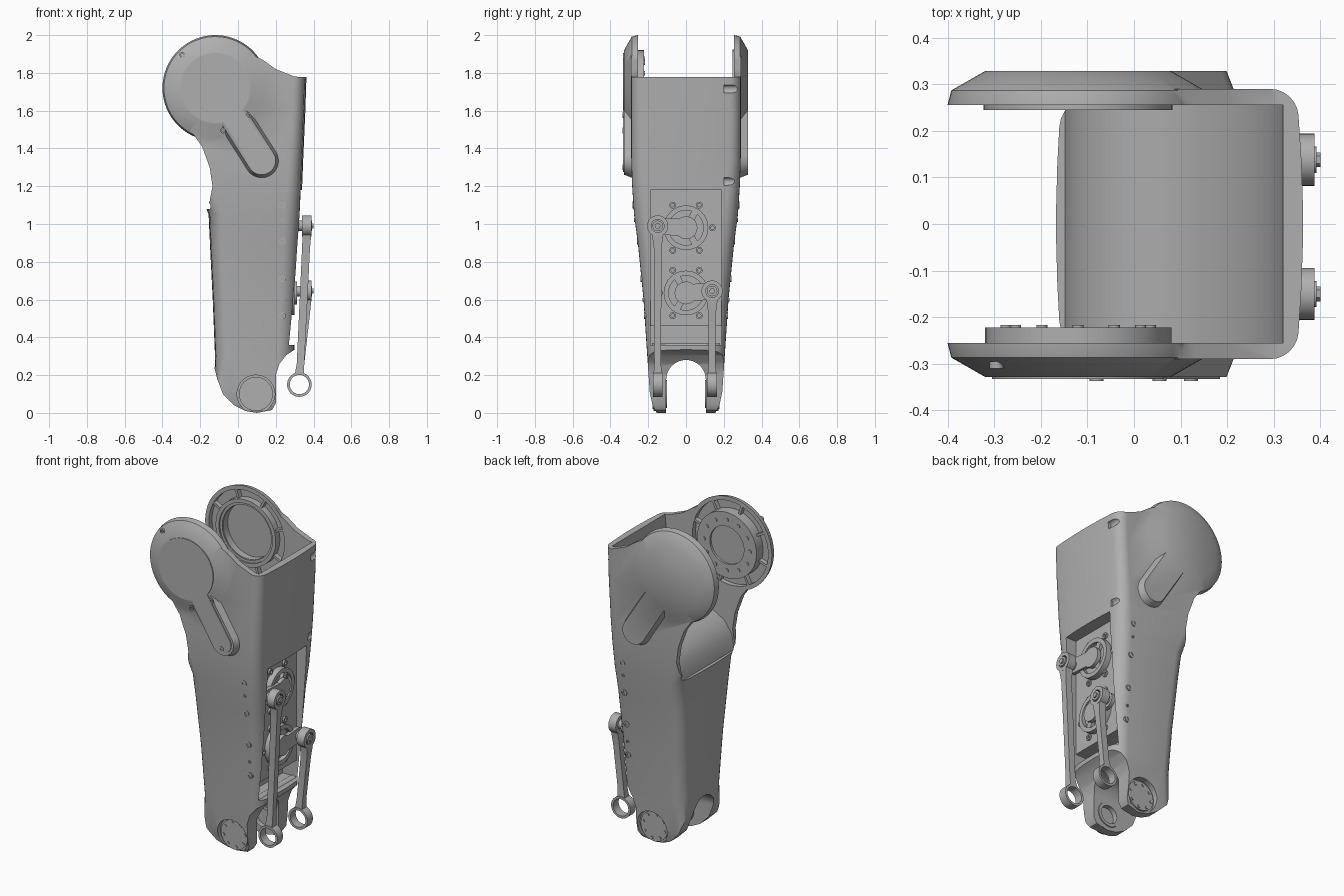
import bpy, bmesh
from math import sin, cos, pi, asin, atan2, radians

if "Cube" in bpy.data.objects:
    bpy.data.objects.remove(bpy.data.objects["Cube"])

grey = bpy.data.materials.new("plain grey")
grey.use_nodes = True
COL = (0.43, 0.43, 0.43, 1)
grey.diffuse_color = COL
grey.node_tree.nodes["Principled BSDF"].inputs["Base Color"].default_value = COL


# ---------- helpers: a solid is (rings, closed loop?) ----------
def place(pts, axis, c):
    return [(a, c, b) if axis == "y" else (c, a, b) for a, b in pts]


def arc(a, b, r, start, end, n):
    return [(a + r * cos(start + (end - start) * i / n),
             b + r * sin(start + (end - start) * i / n)) for i in range(n + 1)]


def prism(pts, axis, lo, hi):
    return [place(pts, axis, lo), place(pts, axis, hi)], False


def disc(axis, a, b, r, lo, hi, n=40):
    return prism(arc(a, b, r, 0, 2 * pi, n)[:-1], axis, lo, hi)


def tube(axis, a, b, ro, ri, lo, hi, n=40):
    steps = [(ro, lo), (ro, hi), (ri, hi), (ri, lo)]
    return [place(arc(a, b, r, 0, 2 * pi, n)[:-1], axis, c) for r, c in steps], True


def bar(axis, p, q, w, lo, hi):
    t = atan2(q[1] - p[1], q[0] - p[0])
    dx, dy = -sin(t) * w / 2, cos(t) * w / 2
    pts = [(p[0] + dx, p[1] + dy), (p[0] - dx, p[1] - dy),
           (q[0] - dx, q[1] - dy), (q[0] + dx, q[1] + dy)]
    return prism(pts, axis, lo, hi)


def keyhole(c1, R, c2, r):
    t = atan2(c2[1] - c1[1], c2[0] - c1[0])
    f = asin(r / R)
    return (arc(*c1, R, t + f, t + 2 * pi - f, 56)
            + arc(*c2, r, t - pi / 2, t + pi / 2, 18))


def part(name, *solids):
    bm = bmesh.new()
    for rings, closed in solids:
        vs = [[bm.verts.new(p) for p in ring] for ring in rings]
        n = len(vs[0])
        pairs = list(zip(vs, vs[1:])) + ([(vs[-1], vs[0])] if closed else [])
        for lo, hi in pairs:
            for i in range(n):
                j = (i + 1) % n
                bm.faces.new((lo[i], lo[j], hi[j], hi[i]))
        if not closed:
            bm.faces.new(vs[0][::-1])
            bm.faces.new(vs[-1])
    bmesh.ops.recalc_face_normals(bm, faces=bm.faces)
    me = bpy.data.meshes.new(name)
    bm.to_mesh(me)
    bm.free()
    me.materials.append(grey)
    ob = bpy.data.objects.new(name, me)
    bpy.context.collection.objects.link(ob)
    return ob


def activate(ob):
    bpy.ops.object.select_all(action="DESELECT")
    ob.select_set(True)
    bpy.context.view_layer.objects.active = ob


def combine(ob, op, *solids):
    tool = part("tool", *solids)
    tool.hide_render = True
    activate(ob)
    m = ob.modifiers.new("bool", "BOOLEAN")
    m.operation, m.solver, m.object = op, "EXACT", tool
    bpy.ops.object.modifier_apply(modifier=m.name)
    bpy.data.objects.remove(tool)


# ---------- leg shell: lofted rounded sections ----------
def section(z, xl, xr, hy, r):
    pts = []
    k = hy - r
    for cx, cy, a in ((xr - r, k, 0), (xl + r, k, 90), (xl + r, -k, 180), (xr - r, -k, 270)):
        a = radians(a)
        pts += arc(cx, cy, r, a, a + pi / 2, 6)
        if cy > 0 and cx == xl + r:
            pts += [(xl, k * f) for f in (.6, .2, -.2, -.6)]
    pts += [(xr, k * f) for f in (-.6, -.2, .2, .6)]
    mid = (xl + xr) / 2
    bulge = [(x + (.015 if x > mid else -.012) * (1 - (y / hy) ** 2), y) for x, y in pts]
    return [(x, y, z) for x, y in bulge]


SECTIONS = [(-.01, -.12, .27, .15, .06), (.04, -.12, .27, .177, .06), (.11, -.12, .275, .192, .06),
            (.3, -.11, .283, .205, .07), (.6, -.122, .295, .225, .07), (.9, -.137, .308, .255, .07),
            (1.05, -.144, .318, .275, .07), (1.2, -.2, .325, .285, .065), (1.35, -.4, .331, .29, .06),
            (1.6, -.5, .342, .29, .055), (2, -.5, .355, .29, .055)]
shell = part("leg_shell", ([section(*s) for s in SECTIONS], False))

# side outline trims the shell
OUTLINE = [(.45, 1.775), (.3, 1.78), (.2, 1.82), (.13, 1.87), (0, 1.93), (-.12, 1.95), (-.3, 1.85),
           (-.35, 1.65), (-.3, 1.53), (-.24, 1.48), (-.19, 1.41), (-.15, 1.3), (-.135, 1.2),
           (-.15, 1.12), (-.3, 1), (-.3, .3), (-.125, .24), (-.11, .18), (-.08, .1), (-.02, .04),
           (.04, .01), (.1, 0), (.18, .015), (.2, .05), (.2, .2), (.22, .26), (.255, .305),
           (.3, .335), (.45, .34)]
combine(shell, "INTERSECT", prism(OUTLINE, "y", -.5, .5))

# chamfered joint covers with a lower lobe
HIP, LOBE = (-.12, 1.72), (.125, 1.335)
for s in (-1, 1):
    rings = [place(keyhole(HIP, R, LOBE, r), "y", s * y)
             for R, r, y in ((.28, .092, .24), (.28, .092, .257), (.272, .09, .287), (.2, .074, .328))]
    combine(shell, "UNION", (rings, False))

# open channel between the hip plates
CHANNEL = [(-.6, 1.08), (-.148, 1.08), (-.13, 1.17), (-.08, 1.24), (-.02, 1.275), (.05, 1.305),
           (.12, 1.345), (.18, 1.4), (.24, 1.48), (.285, 1.58), (.31, 1.68), (.32, 1.78),
           (.32, 2.2), (-.6, 2.2)]
combine(shell, "DIFFERENCE", prism(CHANNEL, "y", -.255, .255))
combine(shell, "DIFFERENCE", *[tube("y", *HIP, .255, .2, s * .2, s * .285) for s in (-1, 1)])
combine(shell, "DIFFERENCE", disc("y", *HIP, .165, .2, .305))

# ankle fork slot, ankle pockets, motor bay and corner notches
arch = [(-.105, -.1), (.105, -.1)] + arc(0, .175, .105, 0, pi, 20)
combine(shell, "DIFFERENCE", prism(arch, "x", -.5, .5))
ANKLE = (.095, .1)
combine(shell, "DIFFERENCE", *[disc("y", *ANKLE, .1, s * .163, s * .4) for s in (-1, 1)])
combine(shell, "DIFFERENCE", *[disc("y", *ANKLE, .075, s * .05, s * .13) for s in (-1, 1)])
BAY = [(.5, 1.18), (.262, 1.18), (.262, .46), (.17, .46), (.17, .36), (.5, .36)]
combine(shell, "DIFFERENCE", prism(BAY, "y", -.187, .187))
combine(shell, "DIFFERENCE", *[disc("y", x, z, .022, .2, .4, 16) for x, z in ((.355, 1.715), (.34, 1.225))])

# ---------- hip details ----------
def around(c, r, n, off=0):
    return [(c[0] + r * cos(off + 2 * pi * i / n), c[1] + r * sin(off + 2 * pi * i / n)) for i in range(n)]


for s, side in ((-1, "front"), (1, "back")):
    part(side + "_hip_ribs", *[bar("y", p, q, .014, s * .257, s * .29) for p, q in
                               zip(around(HIP, .195, 8, .3), around(HIP, .258, 8, .3))])
part("hip_bearing_plate", tube("y", *HIP, .2, .115, -.26, -.222), disc("y", *HIP, .12, -.26, -.235))
part("hip_bearing_bolts", *[disc("y", *p, .012, -.23, -.217, 12) for p in around(HIP, .155, 12)])
part("hip_bearing_ring", tube("y", *HIP, .203, .18, .245, .3), tube("y", *HIP, .185, .163, .262, .31))
part("cover_lid", prism(keyhole(HIP, .185, LOBE, .06), "y", -.333, -.325))
LID_SCREWS = [(.055, 1.575), (-.08, 1.495), (.122, 1.3)]
part("lid_screws", *[tube("y", *p, .015, .007, -.337, -.33, 14) for p in LID_SCREWS],
     tube("y", -.295, 1.895, .015, .007, -.31, -.295, 14))

# ---------- side screws, front and back ----------
def half_width(z):
    for a, b in zip(SECTIONS, SECTIONS[1:]):
        if a[0] <= z <= b[0]:
            return a[3] + (b[3] - a[3]) * (z - a[0]) / (b[0] - a[0])


screws = []
for s in (-1, 1):
    for z, r in ((1.1, .018), (.91, .018), (.71, .018), (.515, .018), (1.02, .009), (.6, .009)):
        w = half_width(z)
        screws.append(tube("y", .235, z, r, r * .55, s * (w - .02), s * (w + .004), 16))
part("side_screws", *screws)

# ---------- ankle bearings ----------
for s, side in ((-1, "front"), (1, "back")):
    part(side + "_ankle_cap", disc("y", *ANKLE, .09, s * .155, s * .172),
         *[disc("y", *p, .009, s * .165, s * .177, 10) for p in around(ANKLE, .073, 8, .2)])
    part(side + "_ankle_ring", tube("y", *ANKLE, .074, .055, s * .1, s * .135))

# ---------- motors, cranks and push rods ----------
for name, zm, ye, ze in (("upper", .98, -.15, .99), ("lower", .635, .138, .645)):
    c, end = (0, zm), (ye, ze)
    part(name + "_motor", tube("x", *c, .118, .092, .25, .298), tube("x", *c, .04, .018, .25, .302),
         disc("x", *c, .1, .25, .272),
         *[bar("x", c, p, .035, .25, .292) for p in around(c, .1, 3, pi if ye < 0 else 0)])
    part(name + "_motor_screws", *[tube("x", y, zm + dz, .018, .009, .25, .273, 14)
         for y, dz in ((-.07, .12), (.07, .12), (-.07, -.12), (.07, -.12), (-.14 if ye > 0 else .14, 0))])
    part(name + "_crank", prism(keyhole(c, .06, end, .045), "x", .288, .312))
    part(name + "_ball_stud", disc("x", *end, .028, .3, .392, 20), disc("x", *end, .016, .39, .4, 6))
    part(name + "_rod_head", tube("x", *end, .056, .034, .338, .388, 32))
    shaft = [[(x - h, ye - w, z), (x + h, ye - w, z), (x + h, ye + w, z), (x - h, ye + w, z)]
             for x, z, h, w in ((.365, ze - .045, .023, .03), (.36, ze - .12, .021, .02),
                                (.331, .26, .02, .018), (.325, .205, .024, .022))]
    part(name + "_push_rod", (shaft, False))
    part(name + "_rod_eye", tube("y", .325, .15, .065, .051, ye - .026, ye + .026))

# bay crossbar
part("bay_crossbar", disc("y", .245, .345, .025, -.18, .18, 20))

for ob in bpy.context.collection.objects:
    if ob.type == "MESH" and grey.name in ob.data.materials:
        activate(ob)
        bpy.ops.object.shade_smooth_by_angle(angle=radians(32))
